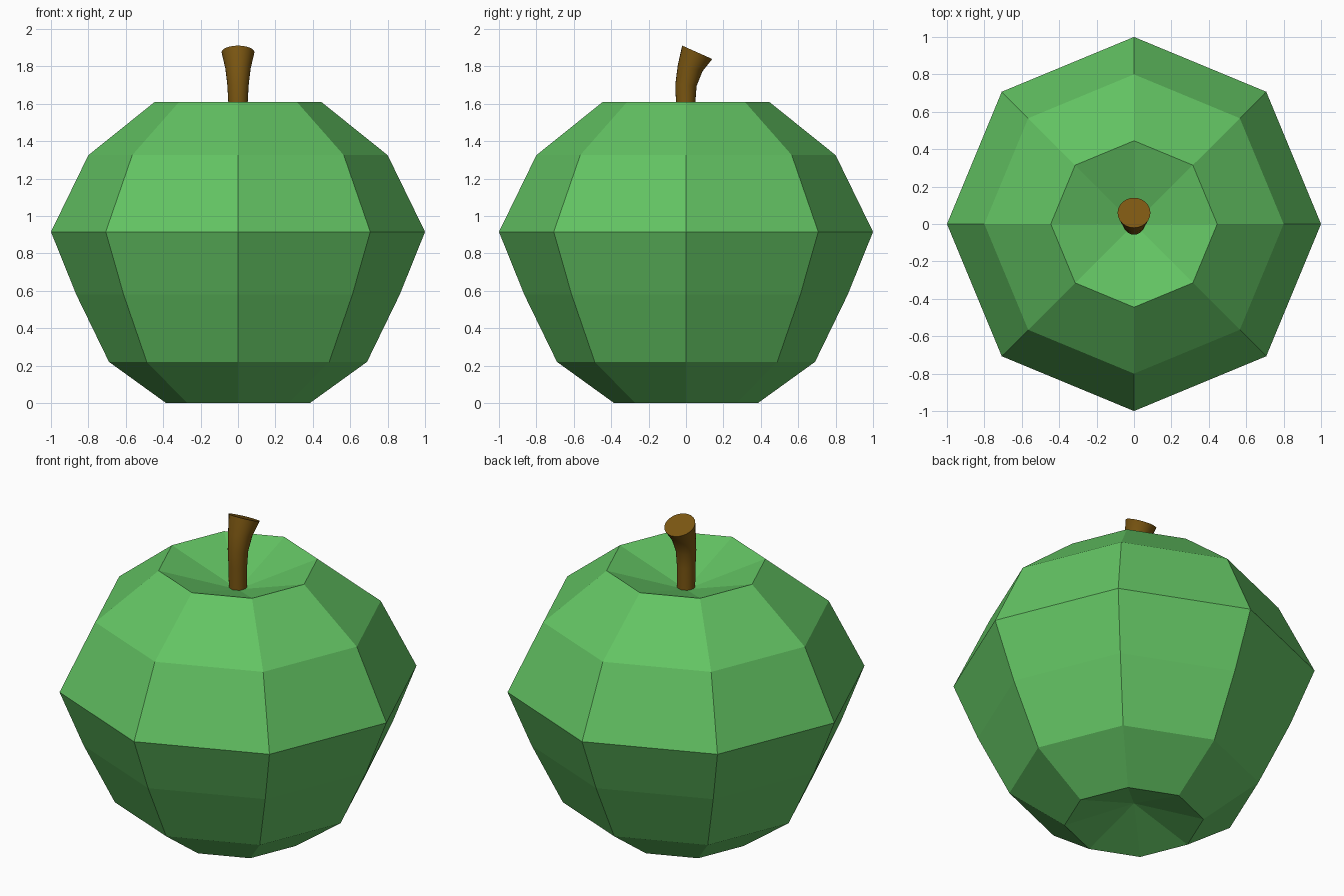
import bpy, bmesh, math
from mathutils import Vector, Matrix

if "Cube" in bpy.data.objects:
    bpy.data.objects.remove(bpy.data.objects["Cube"])


def material(name, rgb):
    m = bpy.data.materials.new(name)
    m.diffuse_color = (*rgb, 1.0)
    m.use_nodes = True
    m.node_tree.nodes["Principled BSDF"].inputs["Base Color"].default_value = m.diffuse_color
    return m


def ring(bm, sides, radius, centre, tilt=0.0):
    """Horizontal ring of vertices, tilted towards the back by tilt degrees."""
    rot = Matrix.Rotation(math.radians(-tilt), 3, 'X')
    verts = []
    for i in range(sides):
        a = 2 * math.pi * i / sides
        p = rot @ Vector((radius * math.cos(a), radius * math.sin(a), 0))
        verts.append(bm.verts.new(p + Vector(centre)))
    return verts


def bridge(bm, a, b):
    n = len(a)
    for i in range(n):
        j = (i + 1) % n
        bm.faces.new((a[i], a[j], b[j], b[i]))


def finish(bm, name, mat):
    bmesh.ops.recalc_face_normals(bm, faces=bm.faces[:])
    mesh = bpy.data.meshes.new(name)
    bm.to_mesh(mesh)
    bm.free()
    mesh.materials.append(mat)
    obj = bpy.data.objects.new(name, mesh)
    bpy.context.collection.objects.link(obj)
    return obj


green = material("apple green", (0.125, 0.55, 0.125))
brown = material("stem brown", (0.2, 0.095, 0.006))

# Apple body: eight-sided lathe with a dimple at each end
profile = [(0.385, 0.0), (0.69, 0.22), (0.865, 0.58),
           (1.0, 0.915), (0.80, 1.325), (0.445, 1.61)]
bm = bmesh.new()
rings = [ring(bm, 8, r, (0, 0, z)) for r, z in profile]
for low, high in zip(rings, rings[1:]):
    bridge(bm, low, high)
for loop, z in ((rings[0], 0.12), (rings[-1], 1.46)):
    tip = bm.verts.new((0, 0, z))
    for i in range(8):
        bm.faces.new((loop[i], loop[(i + 1) % 8], tip))
finish(bm, "apple_body", green)

# Stem: round, flaring and bending to the back (y, z, radius, tilt)
path = [(0.0, 1.44, 0.05, 0), (-0.002, 1.61, 0.052, 0), (0.0, 1.70, 0.057, 5),
        (0.022, 1.79, 0.068, 14), (0.06, 1.875, 0.088, 24)]
bm = bmesh.new()
rings = [ring(bm, 24, r, (0, y, z), t) for y, z, r, t in path]
for low, high in zip(rings, rings[1:]):
    bridge(bm, low, high)
bm.faces.new(rings[0])
bm.faces.new(rings[-1])
stem = finish(bm, "stem", brown)
bpy.context.view_layer.objects.active = stem
stem.select_set(True)
bpy.ops.object.shade_smooth_by_angle(angle=math.radians(35))
